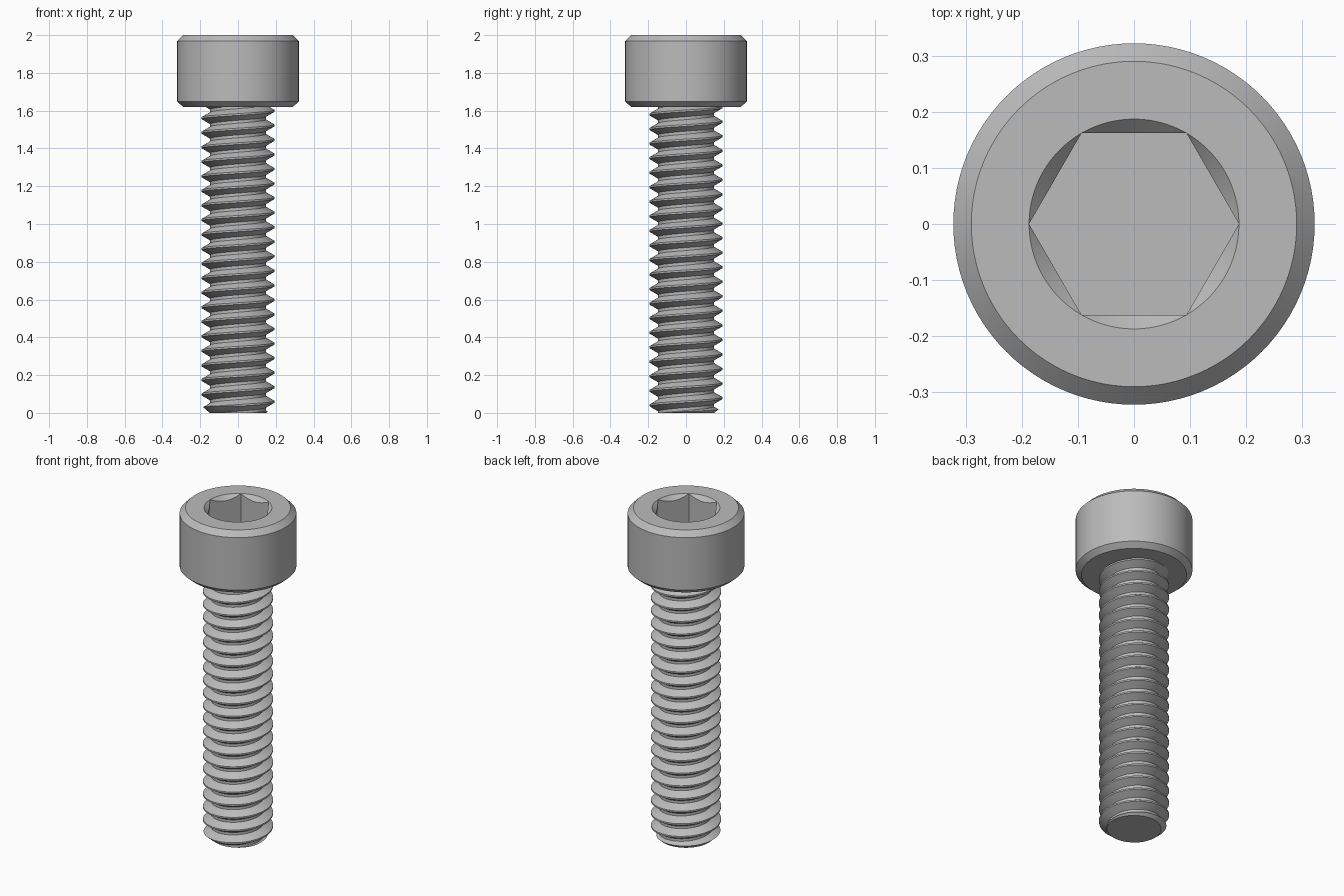
import bpy, bmesh
from math import sin, cos, pi, radians

if "Cube" in bpy.data.objects:
    bpy.data.objects.remove(bpy.data.objects["Cube"])

steel = bpy.data.materials.new("steel_grey")
steel.use_nodes = True
GREY = (0.5, 0.5, 0.5, 1)
steel.diffuse_color = GREY
steel.node_tree.nodes["Principled BSDF"].inputs["Base Color"].default_value = GREY

SEG = 96
HEAD_BASE = 1.62


def make_object(name, bm):
    bmesh.ops.recalc_face_normals(bm, faces=bm.faces)
    mesh = bpy.data.meshes.new(name)
    bm.to_mesh(mesh)
    bm.free()
    mesh.materials.append(steel)
    obj = bpy.data.objects.new(name, mesh)
    bpy.context.collection.objects.link(obj)
    return obj


def loft(name, profile):
    """Closed solid from (radius, height) pairs; either may depend on the angle."""
    bm = bmesh.new()
    rings = []
    for shape in profile:
        ring = []
        for i in range(SEG):
            a = 2 * pi * i / SEG
            r, z = shape(a) if callable(shape) else shape
            ring.append(bm.verts.new((r * cos(a), r * sin(a), z)))
        rings.append(ring)
    for low, high in zip(rings, rings[1:]):
        for i in range(SEG):
            j = (i + 1) % SEG
            bm.faces.new((low[i], low[j], high[j], high[i]))
    bm.faces.new(rings[0][::-1])
    bm.faces.new(rings[-1])
    return make_object(name, bm)


def smooth(obj, angle):
    bpy.ops.object.select_all(action='DESELECT')
    obj.select_set(True)
    bpy.context.view_layer.objects.active = obj
    bpy.ops.object.shade_smooth_by_angle(angle=radians(angle))


# Cap head with a countersunk hexagonal socket
CORNER = 0.187


def hex_radius(a):
    return CORNER * cos(pi / 6) / cos(a % (pi / 3) - pi / 6)


def socket_rim(a):
    r = hex_radius(a)
    return r, 2 - 0.001 - (CORNER - r)


def socket_floor(a):
    return hex_radius(a), 1.81


head = loft("cap_head", [(0.29, HEAD_BASE), (0.322, 1.648), (0.322, 1.968),
                         (0.29, 2), (CORNER, 2), socket_rim, socket_floor])
smooth(head, 20)

# Threaded shank: four helical strands swept round the axis
PITCH, TURNS, START = 0.077, 25, -0.172
ROOT, CREST = 0.148, 0.193
section = [(CREST, -0.06), (CREST, 0.06), (ROOT, 0.4), (ROOT, 0.6)]
bm = bmesh.new()
strands = []
for r, offset in section:
    strand = []
    for s in range(SEG * TURNS + 1):
        a = 2 * pi * s / SEG
        z = START + PITCH * (s / SEG + offset)
        strand.append(bm.verts.new((r * cos(a), r * sin(a), z)))
    strands.append(strand)
for k, low in enumerate(strands):
    last = k == len(strands) - 1
    high = strands[0][SEG:] if last else strands[k + 1]
    for s in range(len(high) - 1):
        bm.faces.new((low[s], low[s + 1], high[s + 1], high[s]))

# Close both ends of the helix with fans
rim = [e for e in bm.edges if e.is_boundary]
for is_top in (False, True):
    edges = [e for e in rim if (e.verts[0].co.z > 1) == is_top]
    hub = bm.verts.new((0, 0, 1.8 if is_top else -0.2))
    for e in edges:
        bm.faces.new((e.verts[0], e.verts[1], hub))
shank = make_object("threaded_shank", bm)

# Trim the shank to length with a chamfered tip
blank = loft("shank_trimmer", [(0.15, 0), (0.198, 0.042), (0.198, HEAD_BASE + 0.005)])
trim = shank.modifiers.new("trim", 'BOOLEAN')
trim.operation = 'INTERSECT'
trim.solver = 'EXACT'
trim.object = blank
bpy.context.view_layer.objects.active = shank
bpy.ops.object.modifier_apply(modifier=trim.name)
bpy.data.objects.remove(blank)
smooth(shank, 20)
